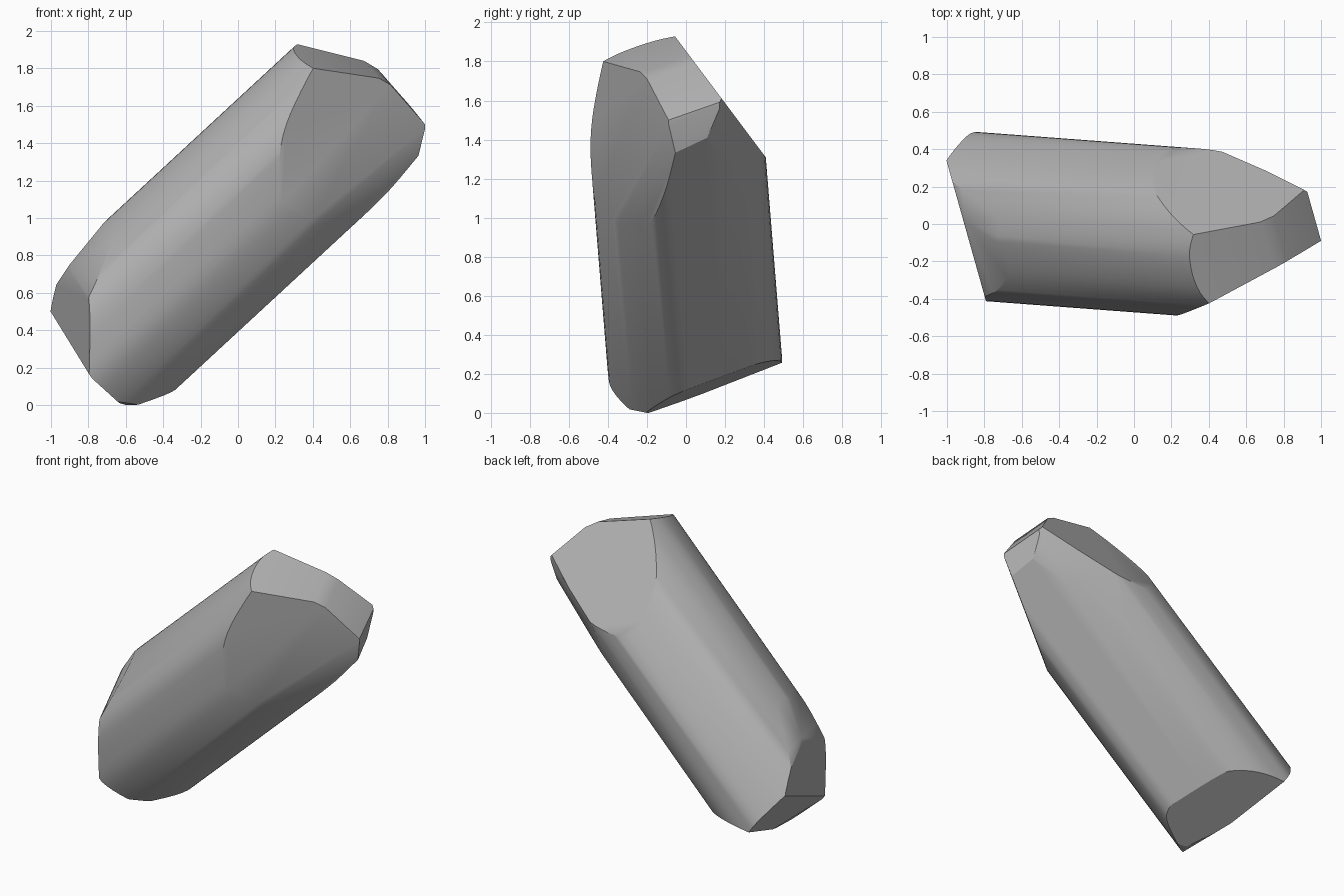
import bpy, bmesh, math
from mathutils import Vector

cube = bpy.data.objects.get("Cube")
if cube:
    bpy.data.objects.remove(cube)

# Rounded cross-section of the block: (height above axis, depth)
SECTION = [(.458, -.05), (.43, .10), (.32, .275), (.12, .42), (0, .44),
           (-.11, .42), (-.21, .36), (-.27, .29), (-.41, .03), (-.455, -.07),
           (-.44, -.17), (-.32, -.32), (-.15, -.43), (0, -.455), (.15, -.45),
           (.26, -.40), (.36, -.31), (.43, -.18)]


def smooth_loop(points, steps=4):
    """Closed Catmull-Rom curve through the points."""
    pts, out = [Vector(p) for p in points], []
    n = len(pts)
    for i in range(n):
        a, b, c, d = (pts[(i + k) % n] for k in (-1, 0, 1, 2))
        for s in range(steps):
            t = s / steps
            out.append(0.5 * (2 * b + (c - a) * t + (2 * a - 5 * b + 4 * c - d) * t ** 2
                              + (3 * b - a - 3 * c + d) * t ** 3))
    return out


def on_axis(t, p):
    """Place a section point at distance t along the slanted axis."""
    u = .745 + p.x
    return (.733 * t - .68 * u, .027 - .055 * t + p.y, .678 * t + .733 * u)


# Flat cuts: outward normal and distance from the origin
CUTS = [
    ((.467, -.885, -.055), .464),    # upper front facet
    ((.605, -.725, -.319), .198),    # blend from front facet to underside
    ((0, .8, .6), 1.112),            # upper back facet
    ((.45, .83, -.05), .48),         # blend from back facet to underside
    ((.55, .8, -.35), .1),
    ((.28, -.26, .93), 1.897),       # upper end, top
    ((.55, -.13, .82), 1.878),       # upper end, bend
    ((.757, -.015, .653), 1.738),    # upper end
    ((.96, .27, 0), .936),           # upper end, lower bend
    ((.93, .32, -.15), .68),
    ((.88, .36, -.3), .43),
    ((.84, .3, -.45), .205),
    ((-.96, -.27, 0), .871),         # lower end
    ((-.82, .03, -.57), .547),       # lower end, rounding underneath
    ((-.67, 0, -.74), .418),
    ((-.4, .1, -.91), .22),
    ((-.8, -.4, .45), 1.052),        # lower end, front chamfer
    ((-.83, 0, .55), 1.16),          # lower end, top chamfers
    ((-.77, 0, .63), 1.166),
    ((.12, .385, -.915), -.145),     # underside chamfer
    ((0, -.2, -1), .04),
]

bm = bmesh.new()
loop = smooth_loop(SECTION)
rings = [[bm.verts.new(on_axis(t, p)) for p in loop] for t in (-1.4, 2.2)]
for i in range(len(loop)):
    j = (i + 1) % len(loop)
    bm.faces.new((rings[0][i], rings[0][j], rings[1][j], rings[1][i]))
for ring in rings:
    bm.faces.new(ring)

for normal, dist in CUTS:
    n = Vector(normal)
    length = n.length
    n.normalize()
    cut = bmesh.ops.bisect_plane(bm, geom=bm.verts[:] + bm.edges[:] + bm.faces[:],
                                 plane_co=n * dist / length, plane_no=n, clear_outer=True)
    edges = [e for e in cut["geom_cut"] if isinstance(e, bmesh.types.BMEdge)]
    bmesh.ops.holes_fill(bm, edges=edges, sides=0)

bmesh.ops.remove_doubles(bm, verts=bm.verts[:], dist=.002)
bmesh.ops.recalc_face_normals(bm, faces=bm.faces[:])

mesh = bpy.data.meshes.new("stone_block")
bm.to_mesh(mesh)
bm.free()
block = bpy.data.objects.new("stone_block", mesh)
bpy.context.collection.objects.link(block)

grey = bpy.data.materials.new("plain_grey")
grey.use_nodes = True
colour = (.44, .44, .44, 1)
grey.diffuse_color = colour
grey.node_tree.nodes["Principled BSDF"].inputs["Base Color"].default_value = colour
mesh.materials.append(grey)

bpy.ops.object.select_all(action="DESELECT")
block.select_set(True)
bpy.context.view_layer.objects.active = block
bpy.ops.object.shade_smooth_by_angle(angle=math.radians(30))
